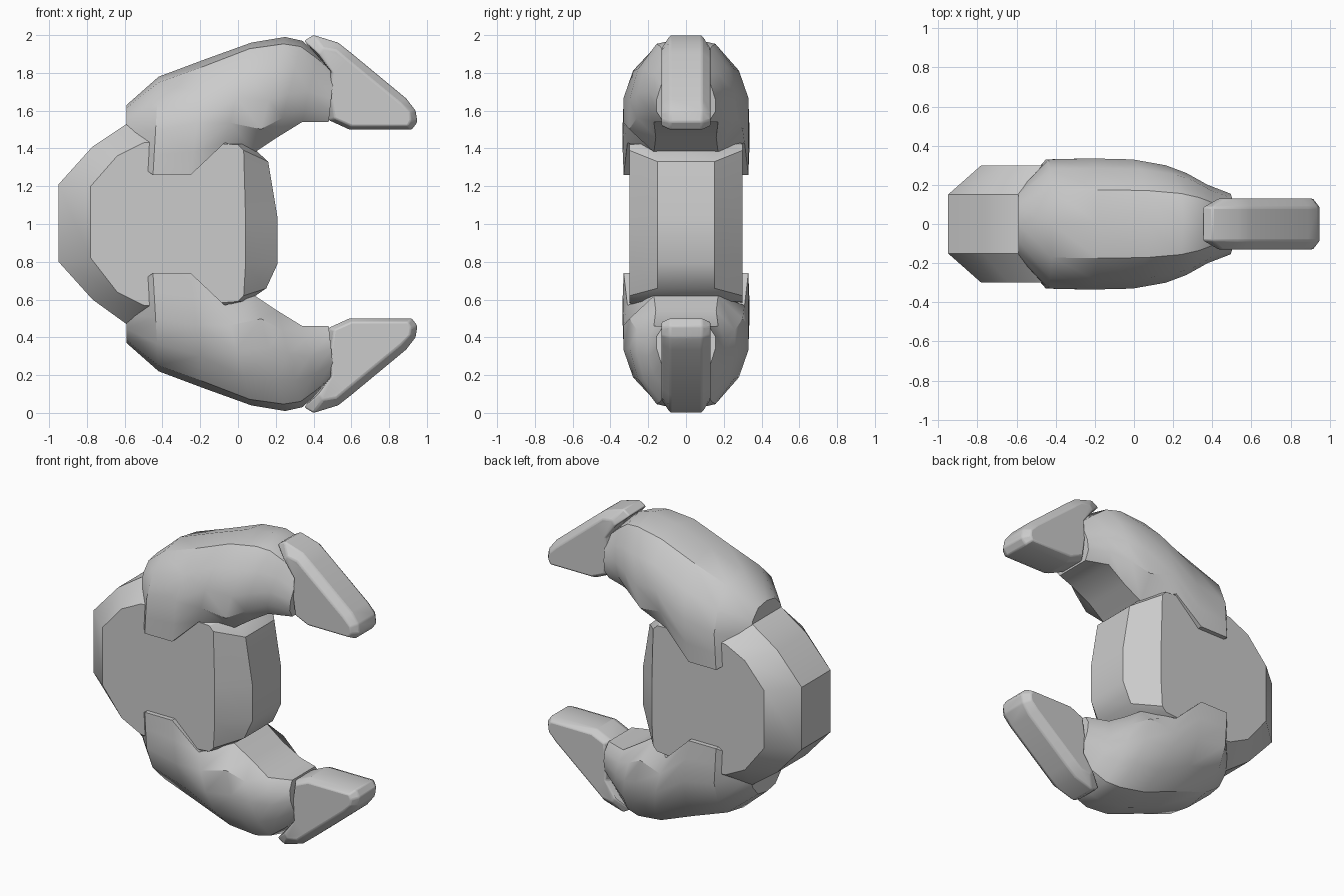
import bpy, bmesh, math

if "Cube" in bpy.data.objects:
    bpy.data.objects.remove(bpy.data.objects["Cube"])

MID = 1.0  # height of the symmetry plane


def loft(name, rings, mirrored=False, bevel=0.0, angle=32):
    """Skin a list of equal-length closed rings and cap both ends."""
    bm = bmesh.new()
    rows = [[bm.verts.new((x, y, z - MID)) for x, y, z in r] for r in rings]
    n = len(rows[0])
    for a, b in zip(rows, rows[1:]):
        for i in range(n):
            j = (i + 1) % n
            bm.faces.new((a[i], a[j], b[j], b[i]))
    bm.faces.new(rows[0])
    bm.faces.new(rows[-1])
    bmesh.ops.recalc_face_normals(bm, faces=bm.faces)
    me = bpy.data.meshes.new(name)
    bm.to_mesh(me)
    bm.free()
    ob = bpy.data.objects.new(name, me)
    bpy.context.collection.objects.link(ob)
    ob.location.z = MID
    bpy.ops.object.select_all(action='DESELECT')
    ob.select_set(True)
    bpy.context.view_layer.objects.active = ob
    bpy.ops.object.shade_smooth_by_angle(angle=math.radians(angle))
    if bevel:
        m = ob.modifiers.new("soft_edges", 'BEVEL')
        m.width, m.segments, m.limit_method = bevel, 2, 'ANGLE'
        m.angle_limit = math.radians(25)
    if mirrored:
        m = ob.modifiers.new("top_and_bottom", 'MIRROR')
        m.use_axis = (False, False, True)
        m.use_mirror_merge = False
    return ob


def slab(face, full, y_face, y_full):
    """Layers of a slab: small flat faces outside, full outline in the middle."""
    layers = ((-y_face, face), (-y_full, full), (y_full, full), (y_face, face))
    return [[(x, y, z) for x, z in pts] for y, pts in layers]


# Palm block: flat sides with wide chamfers around the rim
full = [(-.95, .80), (-.95, 1.21), (-.77, 1.41), (-.59, 1.53), (-.4, 1.55),
        (.05, 1.43), (.16, 1.33), (.21, 1.03), (.21, .79), (.15, .66),
        (.05, .59), (-.4, .45), (-.59, .47), (-.77, .60)]
face = [(-.78, .82), (-.78, 1.20), (-.64, 1.36), (-.5, 1.43), (-.4, 1.44),
        (.0, 1.42), (.03, 1.39), (.04, 1.03), (.04, .79), (.03, .62),
        (.0, .59), (-.4, .56), (-.5, .57), (-.64, .64)]
loft("palm_block", slab(face, full, .30, .15))

# Arm shells: domed sections (top x, top z, bottom x, bottom z, width, bottom width)
sections = [(-.59, 1.63, -.59, 1.36, .17, .17),
            (-.42, 1.78, -.45, 1.26, .33, .33),
            (-.18, 1.87, -.25, 1.26, .335, .33),
            (.07, 1.96, -.07, 1.43, .33, .31),
            (.25, 1.99, .09, 1.38, .30, .17),
            (.34, 1.97, .21, 1.46, .26, .16),
            (.42, 1.90, .34, 1.54, .20, .17),
            (.51, 1.81, .48, 1.54, .155, .12)]
rings = []
for tx, tz, bx, bz, w, wb in sections:
    half = [(wb, 0), (w, .2), (w, .45), (.85 * w, .72), (.52 * w, .94), (0, 1)]
    loop = half + [(-y, t) for y, t in half[-2::-1]]
    rings.append([(bx + (tx - bx) * t, y, bz + (tz - bz) * t) for y, t in loop])
loft("arm_shells", rings, mirrored=True)

# Finger tips: wedge slabs with softened rims
tip_full = [(.35, 1.97), (.40, 2.0), (.53, 1.96), (.60, 1.905), (.89, 1.665),
            (.94, 1.60), (.95, 1.54), (.92, 1.50), (.59, 1.50), (.48, 1.55),
            (.47, 1.70), (.49, 1.81)]
tip_face = [(.43, 1.90), (.45, 1.93), (.52, 1.92), (.58, 1.87), (.86, 1.64),
            (.91, 1.59), (.915, 1.55), (.90, 1.52), (.60, 1.52), (.51, 1.56),
            (.49, 1.70), (.50, 1.80)]
loft("finger_tips", slab(tip_face, tip_full, .13, .085), mirrored=True, bevel=.008)
